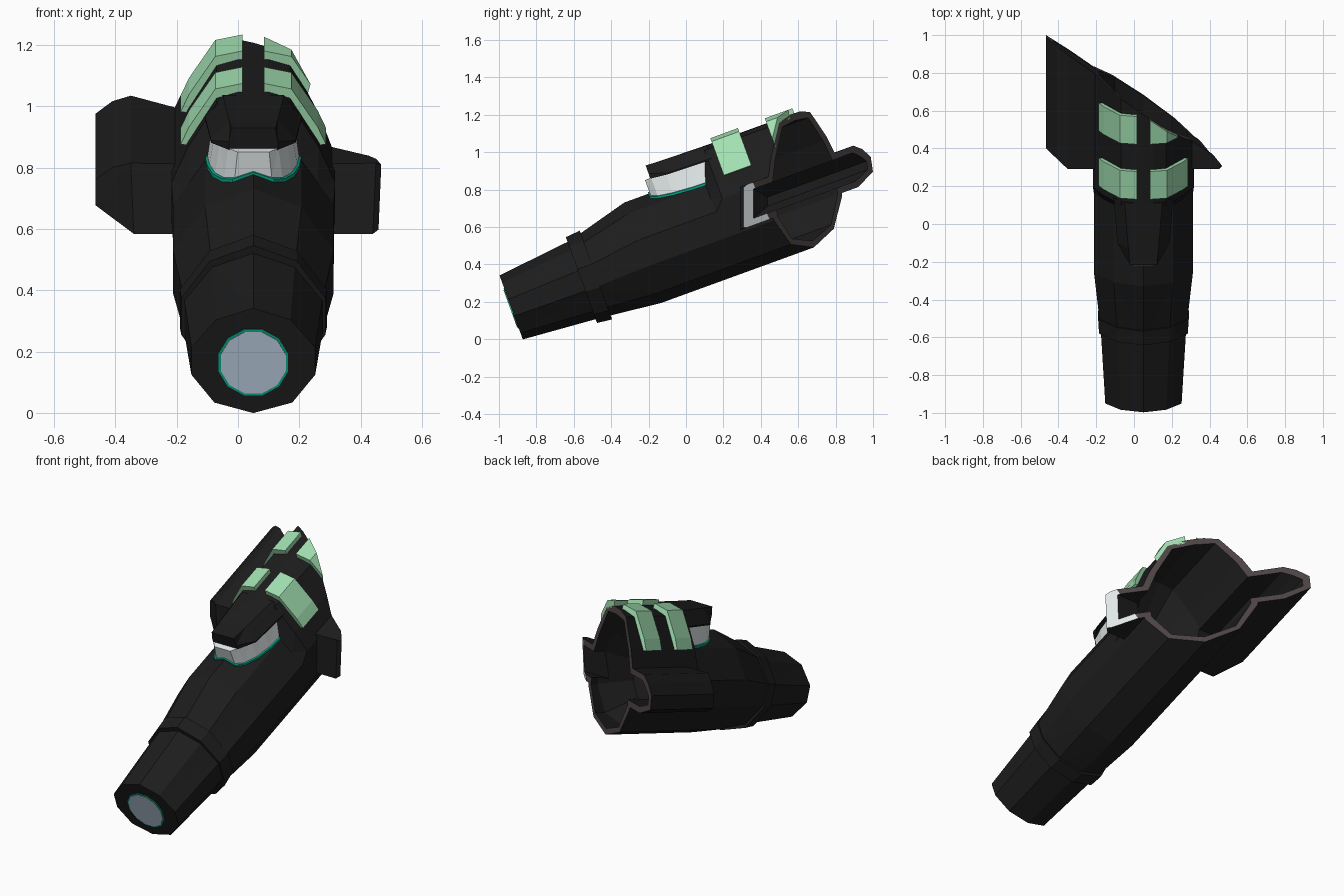
import bpy, bmesh, math
from mathutils import Vector

if "Cube" in bpy.data.objects:
    bpy.data.objects.remove(bpy.data.objects["Cube"])

CA, SA = math.cos(math.radians(20)), math.sin(math.radians(20))


def material(name, r, g, b):
    m = bpy.data.materials.new(name)
    m.diffuse_color = (r, g, b, 1)
    m.use_nodes = True
    m.node_tree.nodes["Principled BSDF"].inputs["Base Color"].default_value = m.diffuse_color
    return m


BLACK = material("hull black", .012, .012, .012)
RIM = material("cut edge brown", .075, .058, .058)
GREEN = material("pale green", .36, .74, .44)
TEAL = material("teal trim", .002, .38, .24)
GLASS = material("white glass", .80, .85, .85)
LENS = material("lens blue grey", .46, .57, .68)


def world(o, s, h):
    """Tilted frame: o = sideways, s = along the body, h = across it."""
    return Vector((.05 + o, CA * s - SA * h, SA * s + CA * h))


def mirrored(half):
    return half + [(-o, h) for o, h in reversed(half) if o > 1e-6]


def loft(name, rings, mat):
    """Skin matching rings of (o, s, h) points and cap both ends."""
    bm = bmesh.new()
    loops = [[bm.verts.new(world(*p)) for p in r] for r in rings]
    n = len(loops[0])
    for a, b in zip(loops, loops[1:]):
        for i in range(n):
            j = (i + 1) % n
            bm.faces.new((a[i], a[j], b[j], b[i]))
    bm.faces.new(loops[0])
    bm.faces.new(loops[-1])
    bmesh.ops.recalc_face_normals(bm, faces=bm.faces)
    bmesh.ops.triangulate(bm, faces=bm.faces)
    me = bpy.data.meshes.new(name)
    bm.to_mesh(me)
    bm.free()
    me.materials.append(mat)
    ob = bpy.data.objects.new(name, me)
    bpy.context.collection.objects.link(ob)
    return ob


def stations(items):
    """items: (s, half profile) pairs."""
    return [[(o, s, h) for o, h in mirrored(half)] for s, half in items]


def boolean(ob, other, op, remove=True):
    bpy.context.view_layer.objects.active = ob
    for solver in ('MANIFOLD', 'EXACT'):
        backup = ob.data.copy()
        m = ob.modifiers.new("cut", 'BOOLEAN')
        m.operation, m.object, m.solver = op, other, solver
        bpy.context.view_layer.update()
        bpy.ops.object.modifier_apply(modifier=m.name)
        if len(ob.data.polygons):
            break
        ob.data = backup
    else:
        raise RuntimeError(f"{op} of {ob.name} and {other.name} came out empty")
    if remove:
        bpy.data.objects.remove(other)


# ten-sided cross-section of the fuselage
DECAGON = [(0, -1), (.63, -.8), (1, -.27), (1, .25), (.6, .78), (0, 1)]


def tube(s, w, lo, hi):
    c, r = (lo + hi) / 2, (hi - lo) / 2
    return s, [(w * x, c + r * y) for x, y in DECAGON]


# main fuselage
hull = loft("hull", stations([
    tube(-.82, .202, .298, .662), tube(-.40, .226, .265, .708),
    tube(-.06, .262, .228, .80), tube(1.6, .265, .228, .80)]), BLACK)

# raised back of the hull
BACK = [(0, .5), (.267, .5), (.267, .64), (.215, .76), (.12, .915), (.05, .936), (0, .938)]
START = [(0, .5), (.26, .5), (.262, .58), (.21, .66), (.155, .74), (.05, .775), (0, .785)]
boolean(hull, loft("back", stations([(.38, START), (.44, BACK), (1.63, BACK)]), BLACK), 'UNION')


# side wings, with an upright front face and chamfered outer corners
def wing(name, half, y_front, s_end):
    ring = mirrored(half)
    front = [(o, (y_front + max(0, abs(o) - .40) * .95 + SA * h) / CA, h) for o, h in ring]
    return loft(name, [front, [(o, s_end, h) for o, h in ring]], BLACK)


boolean(hull, wing("wings", [(0, .45), (.39, .45), (.515, .50), (.515, .58), (.46, .634),
                             (.40, .667), (.27, .665), (0, .66)], .29, 1.7), 'UNION')

# hollow interior
INNER = [(0, .263), (.15, .31), (.232, .45), (.232, .63), (.185, .745), (.10, .89), (0, .90)]
SMALL = [(o * .6, .55 + (h - .55) * .6) for o, h in INNER]
cavity = loft("cavity", stations([(.42, SMALL), (.62, INNER), (1.9, INNER)]), BLACK)
boolean(cavity, wing("wing_cavity", [(0, .485), (.38, .485), (.48, .52), (.48, .565),
                                     (.44, .60), (.39, .632), (0, .63)], .36, 1.95), 'UNION')
boolean(hull, cavity, 'DIFFERENCE')


# slanted cut through the rear
def cutter(name, point, normal):
    n = Vector(normal).normalized()
    bpy.ops.mesh.primitive_cube_add(size=4, location=Vector(point) + 2 * n)
    ob = bpy.context.object
    ob.name = name
    ob.rotation_euler = n.to_track_quat('Z', 'Y').to_euler()
    ob.hide_render = True
    bpy.context.view_layer.update()
    return ob, n


REAR, TIP = Vector((.05, .638, .8)), Vector((.46, .315, .8))
rear_cut, rear_n = cutter("rear_cutter", REAR, (.73, 1, .15))
tip_cut, tip_n = cutter("tip_cutter", TIP, (.0235, .0194, -.001))
boolean(hull, rear_cut, 'DIFFERENCE', False)
boolean(hull, tip_cut, 'DIFFERENCE', False)
hull.data.materials.clear()
for m in (BLACK, RIM, GLASS):
    hull.data.materials.append(m)
for p in hull.data.polygons:
    on_rear = abs((p.center - REAR).dot(rear_n)) < .002 and p.normal.dot(rear_n) > .999
    on_tip = abs((p.center - TIP).dot(tip_n)) < .002 and p.normal.dot(tip_n) > .999
    p.material_index = 1 if on_rear else 2 if on_tip else 0

# collar around the barrel
loft("collar", stations([tube(-.417, .235, .245, .733), tube(-.335, .24, .235, .74)]), BLACK)

# front lens with its teal ring
for name, r, depth, mat in (("lens_ring", .118, .004, TEAL), ("lens", .110, .007, LENS)):
    circle = [(r * math.sin(math.tau * (i + .5) / 12), .475 + r * math.cos(math.tau * (i + .5) / 12))
              for i in range(12)]
    loft(name, [[(o, s, h) for o, h in circle] for s in (-.82 - depth, -.815)], mat)


# canopy glass, its trim and the roof over it
def skin(o):
    return .80 - .063 * o / .159


CANOPY = [(.085, .06, .875), (.12, .095, .876), (.20, .125, .876), (.30, .143, .876), (.425, .152, .87)]
loft("canopy_glass", stations([(s, [(0, .70), (w, .70), (w, skin(w) + .012), (w * .86, h), (0, h)])
                               for s, w, h in CANOPY]), GLASS)
loft("canopy_trim", stations([(s - .008 * (i == 0) + .008 * (i == 4),
                               [(0, .70), (w + .008, .70), (w + .008, skin(w) + .008), (0, .808)])
                              for i, (s, w, h) in enumerate(CANOPY)]), TEAL)
loft("canopy_roof", stations([
    (.115, [(0, .872), (.08, .872), (.08, .90), (.072, .947), (0, .947)]),
    (.21, [(0, .870), (.138, .862), (.138, .87), (.08, .943), (0, .943)]),
    (.46, [(0, .86), (.158, .855), (.158, .863), (.10, .936), (0, .938)])]), BLACK)

# green bars over the back
BAR = [(.035, .92), (.11, .90), (.19, .77), (.205, .750), (.237, .755), (.21, .815),
       (.124, .947), (.035, .966)]
for row, (s0, s1) in enumerate(((.49, .647), (.80, .957))):
    for side, label in ((-1, "left"), (1, "right")):
        bar = loft(f"bar_{row + 1}_{label}", [[(side * o, s, h) for o, h in BAR] for s in (s0, s1)], GREEN)
        boolean(bar, rear_cut, 'DIFFERENCE', False)

for c in (rear_cut, tip_cut):
    bpy.data.objects.remove(c)
